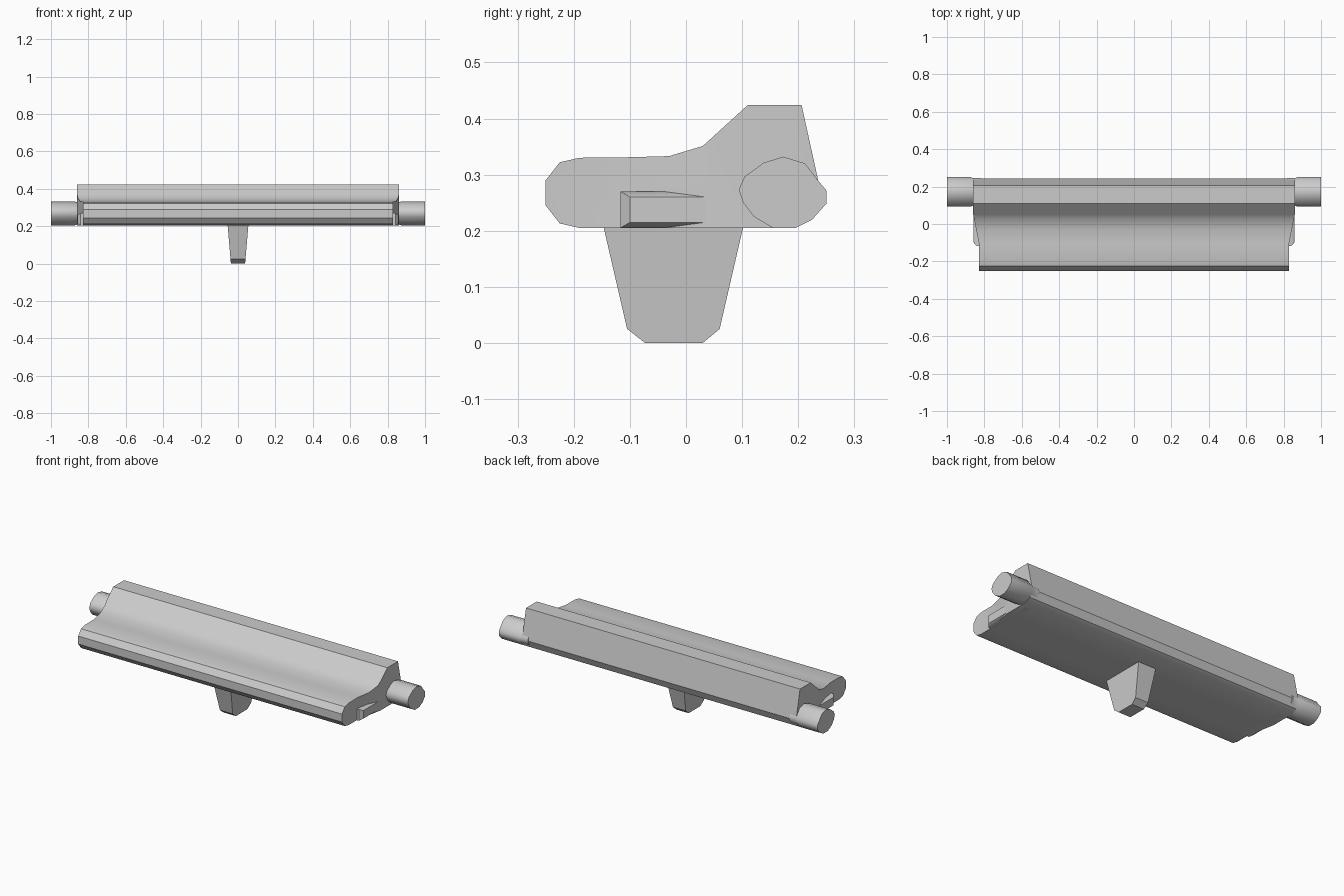
import bpy, bmesh
from mathutils import Vector

if "Cube" in bpy.data.objects:
    bpy.data.objects.remove(bpy.data.objects["Cube"])


def loft(name, rings, angle=0.6, cuts=(), reshape=None):
    """Bridge matching rings of points, cap both ends, optionally slice and reshape."""
    bm = bmesh.new()
    loops = [[bm.verts.new(p) for p in ring] for ring in rings]
    for a, b in zip(loops, loops[1:]):
        n = len(a)
        for i in range(n):
            bm.faces.new((a[i], a[(i + 1) % n], b[(i + 1) % n], b[i]))
    bm.faces.new(loops[0])
    bm.faces.new(loops[-1])
    for y in cuts:
        bmesh.ops.bisect_plane(bm, geom=bm.verts[:] + bm.edges[:] + bm.faces[:],
                               plane_co=Vector((0, y, 0)), plane_no=Vector((0, 1, 0)),
                               dist=1e-5)
    if reshape:
        for v in bm.verts:
            reshape(v)
    bmesh.ops.recalc_face_normals(bm, faces=bm.faces[:])
    mesh = bpy.data.meshes.new(name)
    bm.to_mesh(mesh)
    bm.free()
    obj = bpy.data.objects.new(name, mesh)
    bpy.context.collection.objects.link(obj)
    bpy.ops.object.select_all(action='DESELECT')
    obj.select_set(True)
    bpy.context.view_layer.objects.active = obj
    bpy.ops.object.shade_smooth_by_angle(angle=angle)
    return obj


def ring_x(x, profile, scale=1.0, centre=(0, 0)):
    cy, cz = centre
    return [(x, cy + (y - cy) * scale, cz + (z - cz) * scale) for y, z in profile]


# Main bar: stepped profile, ends pulled in towards the front
bar_profile = [(-0.25, 0.245), (-0.25, 0.29), (-0.225, 0.322), (-0.19, 0.33),
               (-0.10, 0.331), (-0.03, 0.333), (0.03, 0.351), (0.11, 0.424),
               (0.206, 0.424), (0.236, 0.288), (0.242, 0.26), (0.225, 0.22),
               (0.195, 0.205), (-0.19, 0.205), (-0.225, 0.213)]


def taper_ends(v):
    t = min(max((v.co.y + 0.11) / 0.16, 0), 1)
    v.co.x = (0.828 + 0.032 * t) * (1 if v.co.x > 0 else -1)


loft("main_bar", [ring_x(-0.86, bar_profile), ring_x(0.86, bar_profile)],
     cuts=(-0.11, 0.05), reshape=taper_ends)

# Pivot pins and low side rails at both ends
pin_profile = [(0.094, 0.273), (0.104, 0.296), (0.138, 0.321), (0.173, 0.332),
               (0.212, 0.32), (0.235, 0.29), (0.25, 0.272), (0.25, 0.248),
               (0.225, 0.22), (0.195, 0.205), (0.155, 0.205), (0.121, 0.225),
               (0.102, 0.25)]
rail_inner = [(-0.117, 0.205), (0.155, 0.205), (0.155, 0.27), (-0.117, 0.27)]
rail_outer = [(-0.10, 0.215), (0.155, 0.215), (0.155, 0.26), (-0.10, 0.26)]
for side, s in (("left", -1), ("right", 1)):
    loft("pivot_pin_" + side,
         [ring_x(s * 0.82, pin_profile, 0.94, (0.173, 0.268)),
          ring_x(s * 0.86, pin_profile, 0.94, (0.173, 0.268)),
          ring_x(s * 0.872, pin_profile), ring_x(s, pin_profile)], angle=0.8)
    loft("side_rail_" + side,
         [ring_x(s * 0.80, rail_inner), ring_x(s * 0.842, rail_inner),
          ring_x(s * 0.857, rail_outer)])

# Tapered grip below the bar
grip_profile = [(-0.147, 0.207), (0.102, 0.207), (0.06, 0.025),
                (0.03, 0.0), (-0.073, 0.0), (-0.105, 0.025)]
loft("grip", [[(s * (0.038 + 0.085 * z), y, z) for y, z in grip_profile]
              for s in (-1, 1)])
